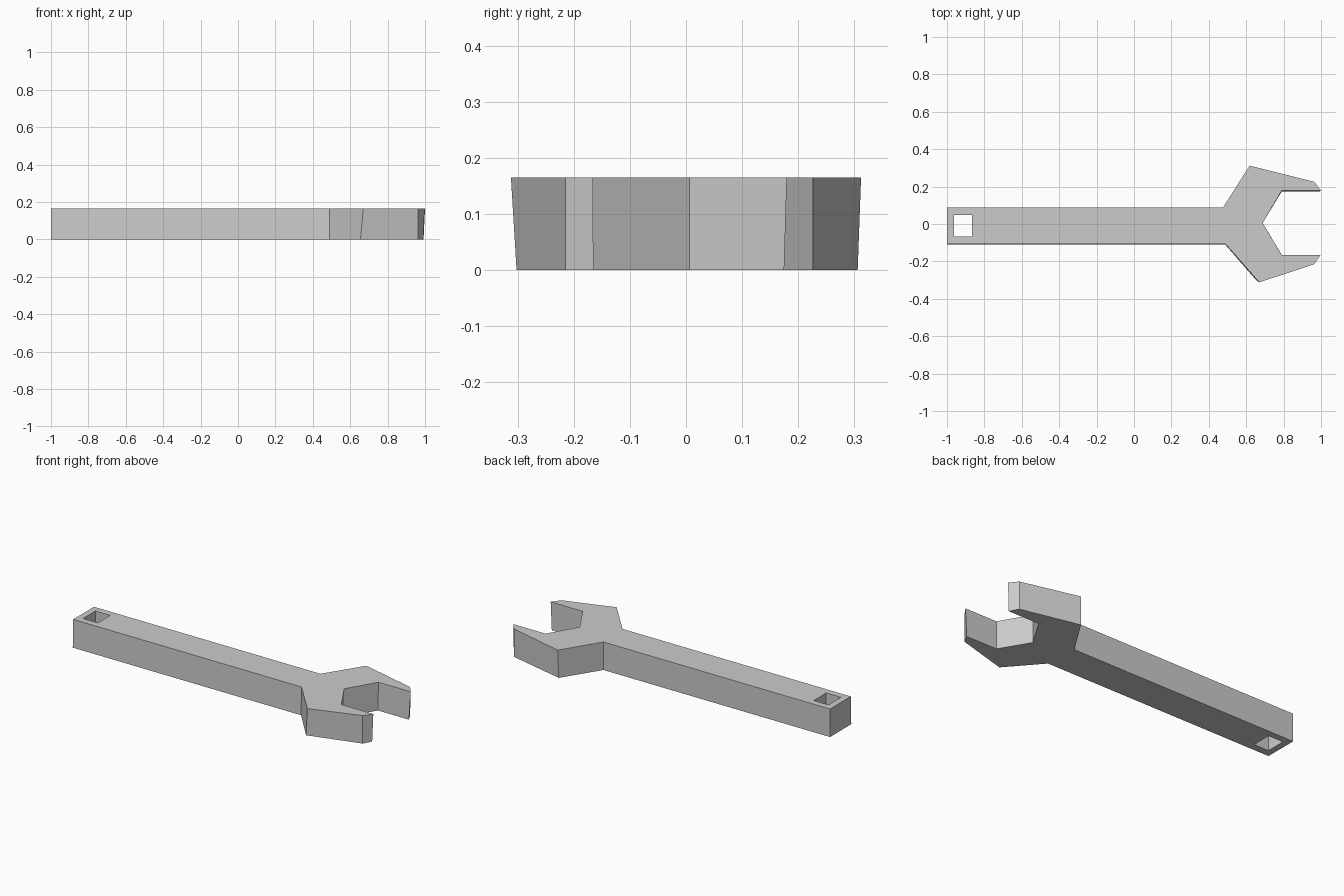
import bpy
import bmesh

cube = bpy.data.objects.get("Cube")
if cube:
    bpy.data.objects.remove(cube, do_unlink=True)

HEIGHT = 0.165

# Steel material
steel = bpy.data.materials.new("steel_grey")
steel.use_nodes = True
colour = (0.6, 0.6, 0.6, 1)
steel.diffuse_color = colour
steel.node_tree.nodes["Principled BSDF"].inputs["Base Color"].default_value = colour

# Outline at the top, with the small shift of each corner at the base
outline = [
    ((-1, 0.088), (0, 0)),             # handle end
    ((-1, -0.106), (0, -0.004)),
    ((0.488, -0.106), (0, -0.004)),    # front neck
    ((0.67, -0.312), (-0.015, 0.01)),  # front jaw
    ((0.963, -0.215), (0, 0)),
    ((0.998, -0.166), (-0.008, 0.001)),
    ((0.79, -0.166), (0, 0.001)),      # mouth
    ((0.688, 0.006), (0, 0)),
    ((0.79, 0.179), (0, -0.005)),
    ((1, 0.179), (-0.008, -0.005)),    # rear jaw
    ((0.963, 0.226), (0, 0)),
    ((0.618, 0.312), (-0.003, -0.006)),
    ((0.476, 0.088), (0, 0)),          # rear neck
]

# Square hanging hole
hole = [((x, y), (0, 0)) for x, y in
        ((-0.963, -0.067), (-0.963, 0.049), (-0.867, 0.049), (-0.867, -0.067))]


def add_wall(bm, loop):
    """Raise a closed wall and return its top and base rim edges."""
    top = [bm.verts.new((x, y, HEIGHT)) for (x, y), _ in loop]
    base = [bm.verts.new((x + dx, y + dy, 0)) for (x, y), (dx, dy) in loop]
    for i in range(len(loop)):
        j = i - 1
        bm.faces.new((top[j], base[j], base[i], top[i]))
    return [[bm.edges.get((rim[i - 1], rim[i])) for i in range(len(rim))]
            for rim in (top, base)]


# Wrench body: outer wall and hole wall joined by flat caps
bm = bmesh.new()
outer = add_wall(bm, outline)
inner = add_wall(bm, hole)
for outer_rim, inner_rim in zip(outer, inner):
    bmesh.ops.triangle_fill(bm, edges=outer_rim + inner_rim, use_beauty=True)
bmesh.ops.recalc_face_normals(bm, faces=bm.faces)

mesh = bpy.data.meshes.new("wrench_body")
bm.to_mesh(mesh)
bm.free()
mesh.materials.append(steel)
bpy.context.collection.objects.link(bpy.data.objects.new("wrench_body", mesh))
